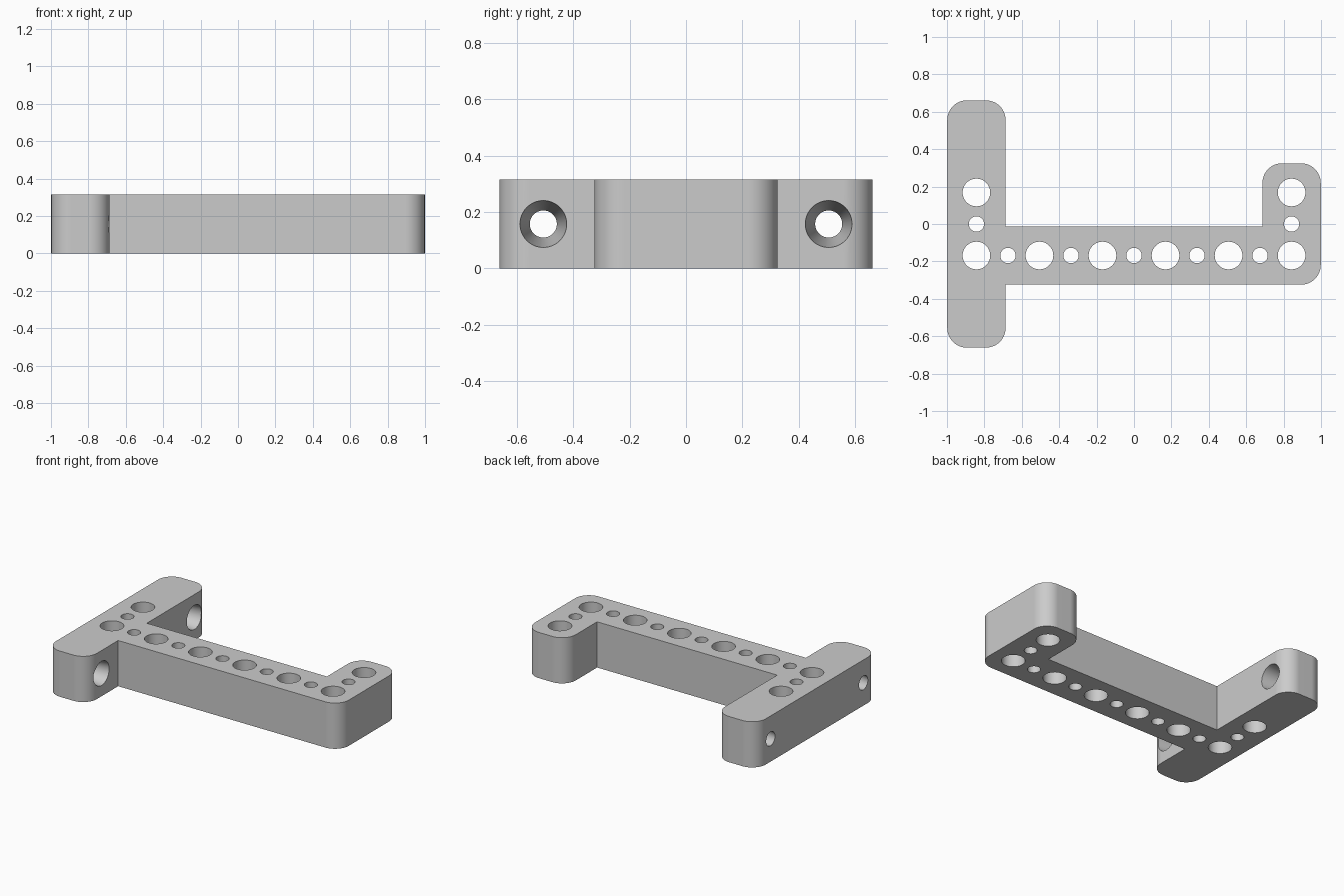
import bpy, bmesh, math
from mathutils import Matrix, Vector

cube = bpy.data.objects.get("Cube")
if cube:
    bpy.data.objects.remove(cube, do_unlink=True)

PITCH = 0.337      # spacing of the large holes
HALF = 0.156       # half the width of each arm
HEIGHT = 0.315
RADIUS = 0.105     # rounded outer corners
EDGE = 2.5 * PITCH
BAR_Y = -PITCH / 2

grey = bpy.data.materials.new("light_grey")
grey.use_nodes = True
colour = (0.6, 0.6, 0.6, 1)
grey.diffuse_color = colour
grey.node_tree.nodes["Principled BSDF"].inputs["Base Color"].default_value = colour


def make_object(name, bm):
    mesh = bpy.data.meshes.new(name)
    bmesh.ops.recalc_face_normals(bm, faces=bm.faces)
    bm.to_mesh(mesh)
    bm.free()
    mesh.materials.append(grey)
    obj = bpy.data.objects.new(name, mesh)
    bpy.context.collection.objects.link(obj)
    return obj


def rounded_outline(corners, segments=14):
    """Replace each rounded right-angle corner by an arc."""
    points = []
    for i, (x, y, is_round) in enumerate(corners):
        p = Vector((x, y, 0))
        if not is_round:
            points.append(p)
            continue
        before = (Vector((*corners[i - 1][:2], 0)) - p).normalized() * RADIUS
        after = (Vector((*corners[(i + 1) % len(corners)][:2], 0)) - p).normalized() * RADIUS
        for s in range(segments + 1):
            a = math.pi / 2 * s / segments
            points.append(p + before * (1 - math.sin(a)) + after * (1 - math.cos(a)))
    return points


# Bracket body: long left arm, cross bar and short right arm
outer, inner = EDGE + HALF, EDGE - HALF
low, high = BAR_Y - HALF, BAR_Y + HALF
long_end, short_end = 0.661, PITCH / 2 + HALF
corners = [
    (-outer, -long_end, True), (-inner, -long_end, True),
    (-inner, low, False), (outer, low, True),
    (outer, short_end, True), (inner, short_end, True),
    (inner, high, False), (-inner, high, False),
    (-inner, long_end, True), (-outer, long_end, True),
]
bm = bmesh.new()
base = bm.faces.new([bm.verts.new(p) for p in rounded_outline(corners)])
extruded = bmesh.ops.extrude_face_region(bm, geom=[base])
bmesh.ops.translate(bm, vec=(0, 0, HEIGHT),
                    verts=[v for v in extruded["geom"] if isinstance(v, bmesh.types.BMVert)])
bracket = make_object("bracket", bm)

# Upright holes: large and small ones alternate along the bar and up both arms
cut = bmesh.new()


def hole(matrix, r1, r2, depth):
    bmesh.ops.create_cone(cut, cap_ends=True, segments=48, radius1=r1, radius2=r2,
                          depth=depth, matrix=matrix)


places = [(-EDGE + i * PITCH / 2, BAR_Y, i % 2) for i in range(11)]
for x in (-EDGE, EDGE):
    places += [(x, 0, 1), (x, -BAR_Y, 0)]
for x, y, small in places:
    r = 0.041 if small else 0.074
    hole(Matrix.Translation((x, y, HEIGHT / 2)), r, r, HEIGHT * 2)

# Tapered cross holes near both ends of the long arm, wider on the inside
extra = 0.1
flare = (0.083 - 0.048) / (2 * HALF) * extra
for y in (-1.5 * PITCH, 1.5 * PITCH):
    m = Matrix.Translation((-EDGE, y, HEIGHT / 2)) @ Matrix.Rotation(math.pi / 2, 4, "Y")
    hole(m, 0.048 - flare, 0.083 + flare, 2 * (HALF + extra))
cutter = make_object("hole_cutter", cut)
cutter.hide_render = True

# Cut the holes and bake the result
mod = bracket.modifiers.new("holes", "BOOLEAN")
mod.operation = "DIFFERENCE"
mod.solver = "EXACT"
mod.object = cutter
depsgraph = bpy.context.evaluated_depsgraph_get()
bracket.data = bpy.data.meshes.new_from_object(bracket.evaluated_get(depsgraph))
bracket.modifiers.clear()
bpy.data.objects.remove(cutter, do_unlink=True)

# Smooth curved walls, crisp edges, flat faces kept flat
bpy.ops.object.select_all(action="DESELECT")
bracket.select_set(True)
bpy.context.view_layer.objects.active = bracket
bpy.ops.object.shade_smooth_by_angle(angle=math.radians(30))
weighted = bracket.modifiers.new("flat_normals", "WEIGHTED_NORMAL")
weighted.keep_sharp = True
